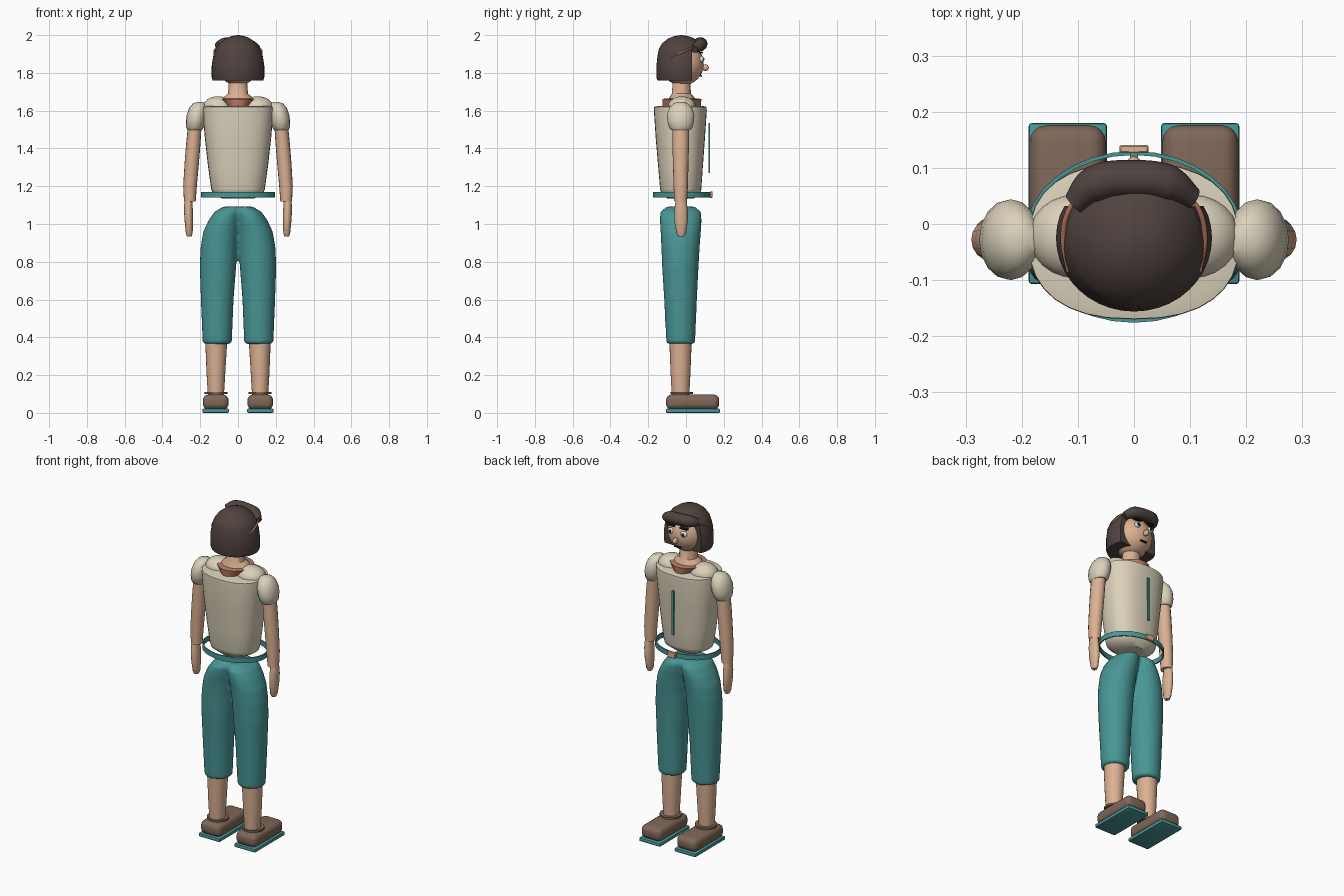
import bpy, bmesh, math
from mathutils import Vector


def mat(name, r, g, b):
    m = bpy.data.materials.new(name)
    m.diffuse_color = [((c / 255 + 0.055) / 1.055) ** 2.4 for c in (r, g, b)] + [1]
    return m


SKIN = mat("skin", 220, 177, 147)
CREAM = mat("cream cloth", 219, 209, 187)
TEAL = mat("teal cloth", 73, 150, 150)
HAIR = mat("dark brown hair", 80, 67, 63)
SHOE = mat("brown leather", 128, 103, 88)
RUST = mat("terracotta", 188, 124, 100)
WHITE = mat("eye white", 235, 235, 230)
DARK = mat("dark detail", 38, 30, 30)


def finish(bm, name, material, angle=40):
    bmesh.ops.recalc_face_normals(bm, faces=bm.faces)
    me = bpy.data.meshes.new(name)
    bm.to_mesh(me)
    bm.free()
    me.materials.append(material)
    ob = bpy.data.objects.new(name, me)
    bpy.context.collection.objects.link(ob)
    bpy.ops.object.select_all(action='DESELECT')
    ob.select_set(True)
    bpy.context.view_layer.objects.active = ob
    bpy.ops.object.shade_smooth_by_angle(angle=math.radians(angle))
    return ob


def loft(name, material, rows, n=24, power=2, clamp=None, bm=None):
    """Stack closed sections (z, cx, cy, rx, ry); clamp = (height, largest y below it)."""
    own = bm is None
    bm = bm or bmesh.new()
    rings = []
    for z, cx, cy, rx, ry in rows:
        ring = []
        for i in range(n):
            a = 2 * math.pi * i / n
            c, s = math.cos(a), math.sin(a)
            x = cx + rx * math.copysign(abs(c) ** (2 / power), c)
            y = cy + ry * math.copysign(abs(s) ** (2 / power), s)
            if clamp and z < clamp[0]:
                y = min(y, clamp[1])
            ring.append(bm.verts.new((x, y, z)))
        rings.append(ring)
    for a, b in zip(rings, rings[1:]):
        for i in range(n):
            bm.faces.new((a[i], a[(i + 1) % n], b[(i + 1) % n], b[i]))
    bm.faces.new(rings[0])
    bm.faces.new(rings[-1])
    return finish(bm, name, material) if own else None


def ball(name, material, loc, r, seg=24):
    bm = bmesh.new()
    bmesh.ops.create_uvsphere(bm, u_segments=seg, v_segments=seg // 2, radius=1)
    for v in bm.verts:
        v.co = Vector(loc) + Vector([v.co[i] * r[i] for i in range(3)])
    return finish(bm, name, material)


def box(name, material, lo, hi, bevel=0, seg=3):
    bm = bmesh.new()
    bmesh.ops.create_cube(bm, size=1)
    for v in bm.verts:
        v.co = [lo[i] + (v.co[i] + 0.5) * (hi[i] - lo[i]) for i in range(3)]
    if bevel:
        bmesh.ops.bevel(bm, geom=bm.edges[:], offset=bevel, segments=seg,
                        profile=0.5, affect='EDGES')
    return finish(bm, name, material)


def tube(name, material, points, radius, taper=0.6):
    cu = bpy.data.curves.new(name, 'CURVE')
    cu.dimensions = '3D'
    cu.bevel_depth = radius
    cu.bevel_resolution = 3
    cu.use_fill_caps = True
    sp = cu.splines.new('BEZIER')
    sp.bezier_points.add(len(points) - 1)
    for i, (bp, p) in enumerate(zip(sp.bezier_points, points)):
        bp.co = p
        bp.handle_left_type = bp.handle_right_type = 'AUTO'
        bp.radius = taper if i in (0, len(points) - 1) else 1
    ob = bpy.data.objects.new(name, cu)
    bpy.context.collection.objects.link(ob)
    cu.materials.append(material)
    return ob


# Head, neck and face
ball("head", SKIN, (0, -0.02, 1.847), (0.112, 0.114, 0.114), 32)
loft("neck", SKIN, [(1.62, 0, -0.022, 0.085, 0.075), (1.668, 0, -0.022, 0.08, 0.068),
                    (1.69, 0, -0.024, 0.053, 0.05), (1.78, 0, -0.024, 0.046, 0.046)])
ball("nose", SKIN, (0, 0.102, 1.828), (0.014, 0.019, 0.018), 16)
box("mouth", DARK, (-0.02, 0.074, 1.782), (0.02, 0.086, 1.788))
for s, side in ((-1, "left"), (1, "right")):
    ball(side + "_eye", WHITE, (s * 0.043, 0.082, 1.872), (0.02, 0.012, 0.017), 16)
    ball(side + "_pupil", DARK, (s * 0.043, 0.092, 1.872), (0.009, 0.005, 0.010), 12)
    box(side + "_brow", DARK, (s * 0.043 - 0.024, 0.07, 1.902),
        (s * 0.043 + 0.024, 0.09, 1.911))

# Bobbed hair, open in front of the face, with a swept fringe
loft("bob_hair", HAIR,
     [(1.76, 0, -0.025, 0.134, 0.126), (1.775, 0, -0.025, 0.139, 0.131),
      (1.84, 0, -0.025, 0.139, 0.131), (1.89, 0, -0.025, 0.131, 0.126),
      (1.929, 0, -0.025, 0.117, 0.118), (1.931, 0, -0.025, 0.116, 0.117),
      (1.96, 0, -0.025, 0.094, 0.098), (1.983, 0, -0.025, 0.063, 0.068),
      (1.995, 0, -0.025, 0.034, 0.036), (2.0, 0, -0.025, 0.006, 0.006)],
     n=40, clamp=(1.93, 0.032))
tube("fringe", HAIR, [(-0.108, 0.036, 1.944), (-0.07, 0.07, 1.953), (0, 0.08, 1.953),
                      (0.06, 0.072, 1.945), (0.105, 0.045, 1.925)], 0.034)
for s, side in ((-1, "left"), (1, "right")):
    tube(side + "_hair_strand", RUST, [(s * 0.118, -0.085, 1.885), (s * 0.126, -0.03, 1.905),
                                       (s * 0.118, 0.02, 1.928), (s * 0.095, 0.055, 1.943)],
         0.005)

# Shirt body, shoulder yoke and neckline
loft("shirt_body", CREAM,
     [(1.135, 0, -0.028, 0.085, 0.07), (1.165, 0, -0.028, 0.135, 0.104),
      (1.185, 0, -0.028, 0.142, 0.109), (1.30, 0, -0.029, 0.158, 0.118),
      (1.45, 0, -0.03, 0.175, 0.13), (1.60, 0, -0.03, 0.188, 0.14),
      (1.62, 0, -0.03, 0.187, 0.139), (1.625, 0, -0.03, 0.165, 0.118)], n=32, power=2.4)
loft("neckline", RUST, [(1.61, 0, -0.022, 0.06, 0.1), (1.625, 0, -0.022, 0.066, 0.102),
                        (1.662, 0, -0.022, 0.098, 0.103), (1.664, 0, -0.022, 0.08, 0.085)])
box("placket", TEAL, (-0.007, 0.118, 1.27), (0.007, 0.127, 1.535))

# Belt band and buckle
bm = bmesh.new()
N = 32
prof = [(0, 1.14), (0, 1.17), (-0.007, 1.17), (-0.007, 1.14)]
rings = [[bm.verts.new(((0.195 + d) * math.cos(2 * math.pi * i / N),
                        -0.023 + (0.153 + d) * math.sin(2 * math.pi * i / N), z))
          for d, z in prof] for i in range(N)]
for i in range(N):
    a, b = rings[i], rings[(i + 1) % N]
    for j in range(4):
        bm.faces.new((a[j], b[j], b[(j + 1) % 4], a[(j + 1) % 4]))
finish(bm, "belt", TEAL)
box("buckle", SKIN, (-0.026, 0.126, 1.138), (0.026, 0.141, 1.172), 0.003, 1)

# Trousers: two legs and hips fused into one smooth surface
bm = bmesh.new()
for s in (-1, 1):
    loft("", None, [(z, s * cx, cy, rx, ry) for z, cx, cy, rx, ry in (
        (0.365, 0.110, -0.028, 0.077, 0.076), (0.385, 0.110, -0.028, 0.078, 0.077),
        (0.60, 0.110, -0.029, 0.087, 0.087), (0.78, 0.106, -0.030, 0.097, 0.097),
        (0.88, 0.100, -0.029, 0.098, 0.102), (0.96, 0.088, -0.028, 0.096, 0.107),
        (1.02, 0.070, -0.028, 0.086, 0.111), (1.065, 0.052, -0.028, 0.072, 0.108),
        (1.092, 0.032, -0.028, 0.045, 0.075))], n=28, bm=bm)
trousers = finish(bm, "trousers", TEAL)
m = trousers.modifiers.new("fuse", 'REMESH')
m.mode = 'VOXEL'
m.voxel_size = 0.011
m.use_smooth_shade = True
m = trousers.modifiers.new("soften", 'SMOOTH')
m.factor = 0.5
m.iterations = 4

# Paired limbs, sleeves and shoes
for s, side in ((-1, "left"), (1, "right")):
    def part(name, material, rows, **kw):
        loft(side + "_" + name, material,
             [(z, s * cx, cy, rx, ry) for z, cx, cy, rx, ry in rows], **kw)

    ball(side + "_shoulder_yoke", CREAM, (s * 0.105, -0.022, 1.618), (0.082, 0.075, 0.058))
    part("puff_sleeve", CREAM,
         [(1.498, 0.229, -0.028, 0.038, 0.05), (1.51, 0.228, -0.028, 0.046, 0.062),
          (1.545, 0.224, -0.028, 0.052, 0.071), (1.58, 0.219, -0.028, 0.052, 0.072),
          (1.615, 0.212, -0.028, 0.046, 0.06), (1.638, 0.206, -0.028, 0.033, 0.038),
          (1.646, 0.203, -0.028, 0.014, 0.015)], n=16)
    part("arm", SKIN,
         [(1.12, 0.255, -0.028, 0.031, 0.034), (1.20, 0.254, -0.028, 0.036, 0.038),
          (1.32, 0.245, -0.028, 0.038, 0.041), (1.42, 0.237, -0.028, 0.038, 0.044),
          (1.53, 0.228, -0.028, 0.036, 0.045)], n=16)
    part("hand", SKIN,
         [(0.934, 0.258, -0.026, 0.012, 0.015), (0.95, 0.258, -0.026, 0.018, 0.025),
          (1.01, 0.260, -0.026, 0.022, 0.035), (1.07, 0.262, -0.026, 0.024, 0.036),
          (1.10, 0.263, -0.026, 0.022, 0.032), (1.14, 0.262, -0.026, 0.02, 0.028)], n=16)
    part("shin", SKIN,
         [(0.085, 0.117, -0.029, 0.042, 0.046), (0.20, 0.117, -0.029, 0.049, 0.052),
          (0.40, 0.115, -0.029, 0.059, 0.06)])
    part("ankle_strap", SHOE,
         [(0.100, 0.117, -0.022, 0.061, 0.06), (0.111, 0.117, -0.022, 0.061, 0.06)])
    c = s * 0.118
    box(side + "_shoe", SHOE, (c - 0.068, -0.106, 0.018), (c + 0.068, 0.176, 0.097), 0.03, 4)
    box(side + "_sole", TEAL, (c - 0.07, -0.107, 0.0), (c + 0.07, 0.18, 0.022), 0.006, 2)
